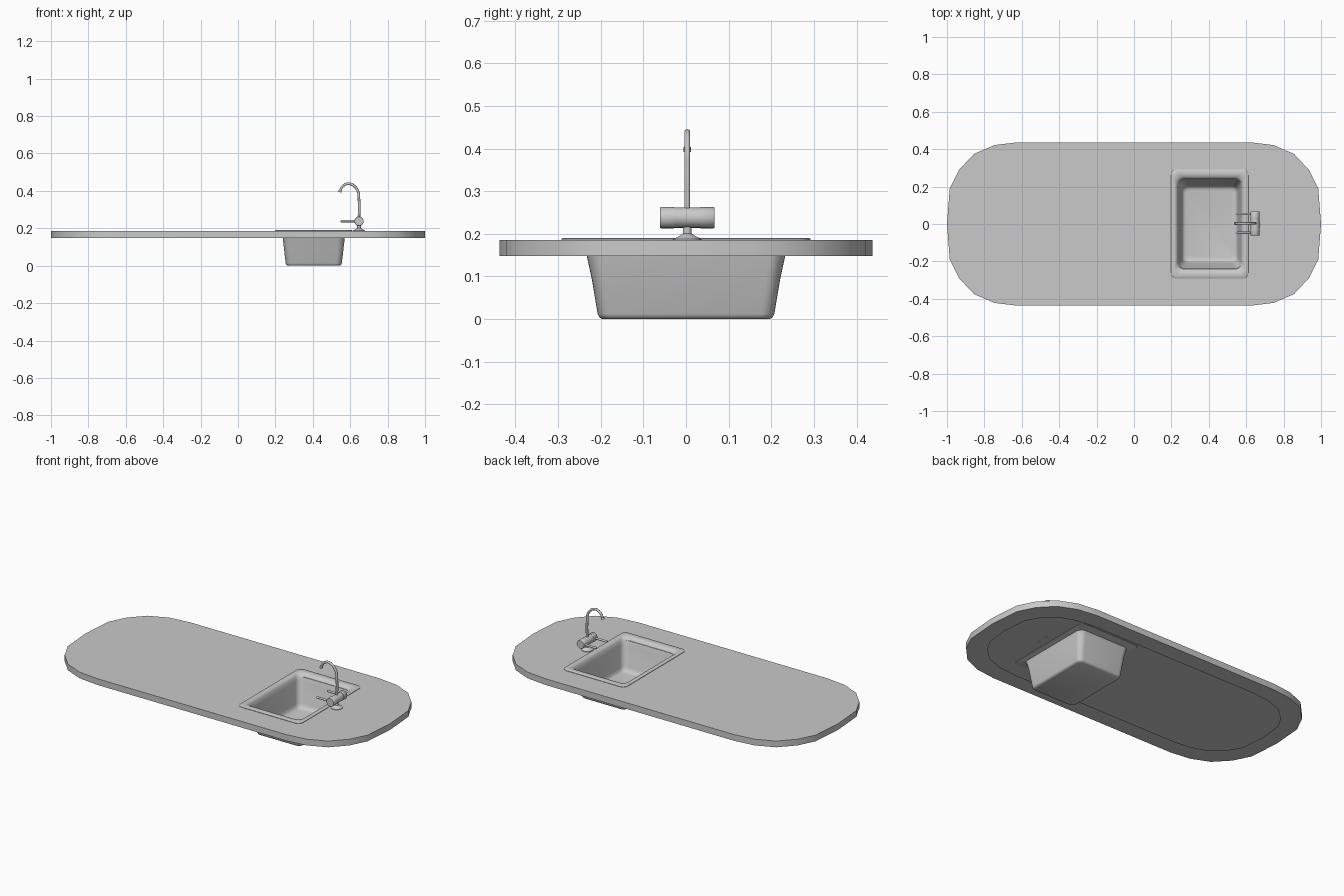
import bpy, bmesh, math
from mathutils import Vector, Matrix

if "Cube" in bpy.data.objects:
    bpy.data.objects.remove(bpy.data.objects["Cube"])

grey = bpy.data.materials.new("plain_grey")
grey.use_nodes = True
grey.diffuse_color = (0.588, 0.588, 0.588, 1)
grey.node_tree.nodes["Principled BSDF"].inputs["Base Color"].default_value = grey.diffuse_color


def finish(name, bm, smooth):
    """Turn a bmesh into a named object, smooth by angle."""
    bmesh.ops.recalc_face_normals(bm, faces=bm.faces)
    mesh = bpy.data.meshes.new(name)
    bm.to_mesh(mesh)
    bm.free()
    mesh.materials.append(grey)
    obj = bpy.data.objects.new(name, mesh)
    bpy.context.collection.objects.link(obj)
    select(obj)
    bpy.ops.object.shade_smooth_by_angle(angle=math.radians(smooth))


def select(obj):
    bpy.ops.object.select_all(action='DESELECT')
    obj.select_set(True)
    bpy.context.view_layer.objects.active = obj


def rounded_rect(cx, hx, hy, r, z, steps=6):
    """Counter-clockwise rounded rectangle centred on (cx, 0)."""
    pts = []
    for k, (sx, sy) in enumerate([(1, 1), (-1, 1), (-1, -1), (1, -1)]):
        for i in range(steps + 1):
            a = (k + i / steps) * math.pi / 2
            pts.append(Vector((cx + sx * (hx - r) + r * math.cos(a),
                               sy * (hy - r) + r * math.sin(a), z)))
    return pts


def skin(bm, rings):
    """Quads between successive rings; returns the vertex loops."""
    loops = [[bm.verts.new(p) for p in ring] for ring in rings]
    n = len(loops[0])
    for a, b in zip(loops, loops[1:]):
        for i in range(n):
            j = (i + 1) % n
            bm.faces.new((a[i], a[j], b[j], b[i]))
    return loops


def loft(name, rings, smooth):
    """Closed skin through equal-length rings, capped at both ends."""
    bm = bmesh.new()
    loops = skin(bm, rings)
    bm.faces.new(loops[0])
    bm.faces.new(loops[-1])
    finish(name, bm, smooth)


def lathe(name, profile, matrix, sides=24):
    """Revolve (radius, height) pairs about a local z axis."""
    rings = [[matrix @ Vector((r * math.cos(t), r * math.sin(t), h))
              for t in (2 * math.pi * i / sides for i in range(sides))]
             for r, h in profile]
    loft(name, rings, 40)


# Countertop: thin faceted slab with a sink cutout, deep edge and returned lip
TOP, PANEL, BOTTOM = 0.185, 0.181, 0.148
quarter = [(1, 0), (0.985, 0.19), (0.935, 0.29), (0.855, 0.375), (0.745, 0.422), (0.62, 0.437)]
half = quarter + [(-x, y) for x, y in reversed(quarter)]
outline = half + [(x, -y) for x, y in reversed(half[1:-1])]


def edge_ring(inset, z):
    return [Vector((x * (1 - inset), y * (1 - inset / 0.437), z)) for x, y in outline]


bm = bmesh.new()
rim = skin(bm, [edge_ring(0, TOP), edge_ring(0, BOTTOM), edge_ring(0.1, BOTTOM),
                edge_ring(0.1, BOTTOM + 0.001), edge_ring(0.004, BOTTOM + 0.001),
                edge_ring(0.004, PANEL)])
hole = skin(bm, [rounded_rect(0.405, 0.2, 0.284, 0.024, z) for z in (TOP, PANEL)])
for outer, inner in ((rim[0], hole[0]), (rim[-1], hole[-1])):
    edges = [bm.edges.get((loop[i - 1], loop[i])) for loop in (outer, inner)
             for i in range(len(loop))]
    bmesh.ops.triangle_fill(bm, use_beauty=True, edges=edges)
finish("countertop", bm, 40)

# Sink: outer shell, rolled rim, then inner basin (half x, half y, radius, z)
sections = [
    (0.138, 0.195, 0.022, 0.0),
    (0.146, 0.203, 0.028, 0.004),
    (0.150, 0.207, 0.030, 0.012),
    (0.166, 0.230, 0.034, 0.15),
    (0.172, 0.238, 0.036, 0.172),
    (0.199, 0.283, 0.024, 0.180),
    (0.199, 0.283, 0.024, 0.1855),
    (0.206, 0.292, 0.030, 0.1855),
    (0.206, 0.292, 0.030, 0.188),
    (0.203, 0.289, 0.028, 0.1905),
    (0.188, 0.266, 0.030, 0.1905),
    (0.179, 0.253, 0.034, 0.187),
    (0.172, 0.243, 0.036, 0.178),
    (0.166, 0.234, 0.036, 0.155),
    (0.150, 0.208, 0.032, 0.034),
    (0.146, 0.202, 0.030, 0.018),
    (0.138, 0.194, 0.026, 0.009),
    (0.124, 0.180, 0.020, 0.006),
]
loft("sink_basin", [rounded_rect(0.405, *s) for s in sections], 50)

# Tap base: flared foot and neck
TAP_X, TAP_Y, AXIS_Z = 0.647, 0.003, 0.238
lathe("tap_base", [(0.033, 0.184), (0.033, 0.188), (0.020, 0.194), (0.010, 0.201),
                   (0.009, 0.225)], Matrix.Translation((TAP_X, TAP_Y, 0)))

# Tap body: horizontal barrel with slightly wider end knobs
along_y = Matrix.Translation((TAP_X, TAP_Y, AXIS_Z)) @ Matrix.Rotation(-math.pi / 2, 4, 'X')
lathe("tap_body", [(0.0238, -0.032), (0.0238, 0.032)], along_y)
for side, word in ((1, "left"), (-1, "right")):
    inner, outer = side * 0.031, side * 0.064
    lathe(word + "_knob", [(0.025, inner), (0.025, outer - side * 0.002),
                           (0.0235, outer)], along_y)
    # Lever pointing over the basin
    lever = (Matrix.Translation((TAP_X, TAP_Y + side * 0.05, AXIS_Z))
             @ Matrix.Rotation(-math.pi / 2, 4, 'Y'))
    lathe(word + "_lever", [(0.006, 0.02), (0.006, 0.095), (0.004, 0.098)], lever, 12)
    # Fixing stud showing under the counter
    lathe(word + "_stud", [(0.009, 0.178), (0.009, 0.183)],
          Matrix.Translation((TAP_X, TAP_Y + side * 0.03, 0)), 12)

# Spout: swan-neck tube
curve = bpy.data.curves.new("spout", 'CURVE')
curve.dimensions = '3D'
curve.bevel_depth = 0.007
curve.bevel_resolution = 3
curve.use_fill_caps = True
curve.resolution_u = 8
path = [(TAP_X, 0.25), (TAP_X, 0.35), (0.638, 0.405), (0.596, 0.438), (0.559, 0.424), (0.545, 0.396)]
spline = curve.splines.new('BEZIER')
spline.bezier_points.add(len(path) - 1)
for point, (x, z) in zip(spline.bezier_points, path):
    point.co = (x, TAP_Y, z)
    point.handle_left_type = point.handle_right_type = 'AUTO'
curve.materials.append(grey)
spout = bpy.data.objects.new("spout", curve)
bpy.context.collection.objects.link(spout)
select(spout)
bpy.ops.object.convert(target='MESH')
bpy.ops.object.shade_smooth_by_angle(angle=math.radians(40))

# Nozzle collar at the spout tip
lathe("nozzle", [(0.009, -0.005), (0.009, 0.005)],
      Matrix.Translation((0.545, TAP_Y, 0.398)) @ Matrix.Rotation(0.3, 4, 'Y'), 16)
